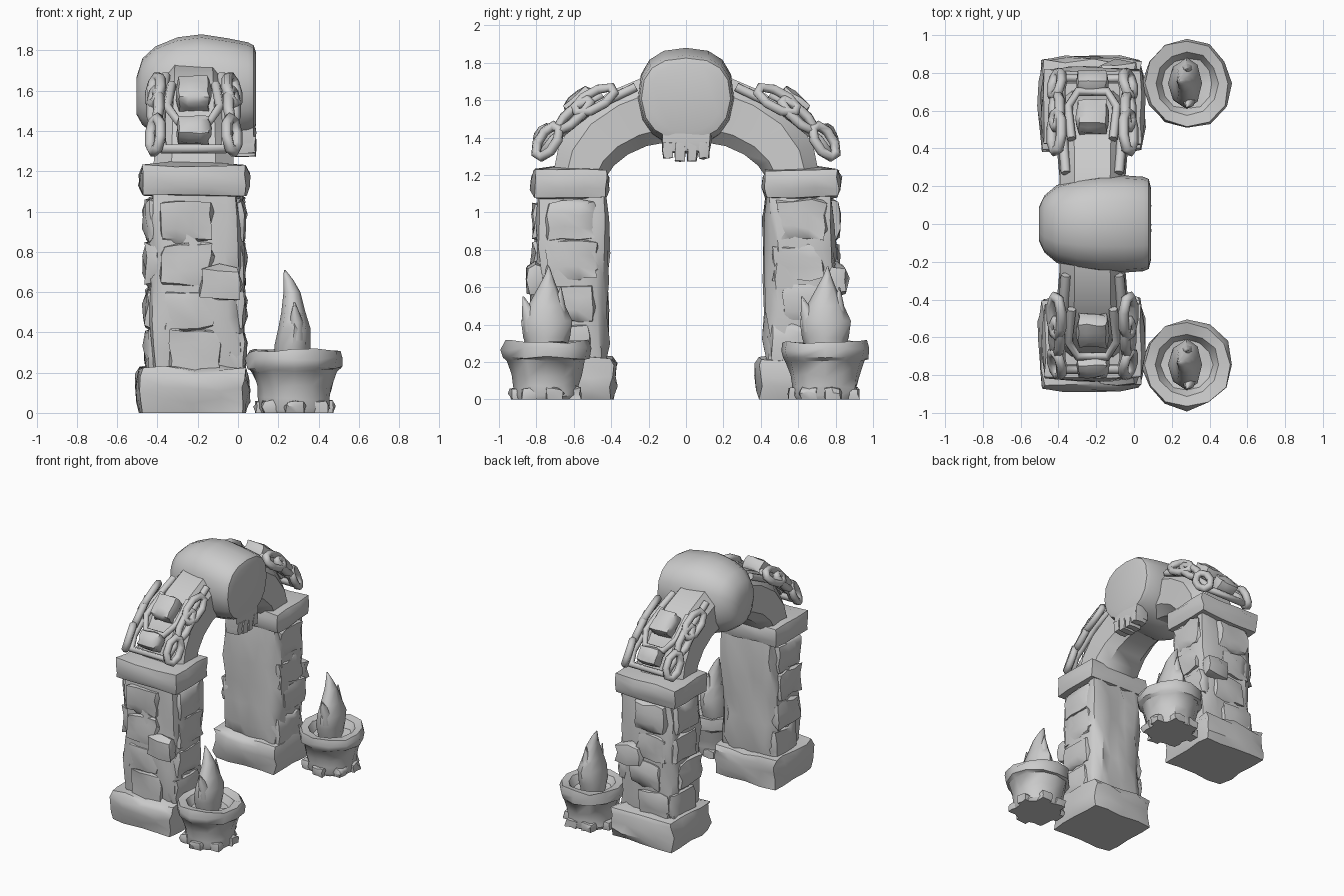
import bpy, bmesh, math, random
from mathutils import Vector, Matrix

if "Cube" in bpy.data.objects:
    bpy.data.objects.remove(bpy.data.objects["Cube"])

random.seed(7)
AX = -0.22          # arch centre line in x


def finish(name, bm, angle=40):
    bmesh.ops.recalc_face_normals(bm, faces=bm.faces)
    me = bpy.data.meshes.new(name)
    bm.to_mesh(me)
    bm.free()
    ob = bpy.data.objects.new(name, me)
    bpy.context.collection.objects.link(ob)
    bpy.ops.object.select_all(action='DESELECT')
    ob.select_set(True)
    bpy.context.view_layer.objects.active = ob
    bpy.ops.object.shade_smooth_by_angle(angle=math.radians(angle))
    return ob


def rough_block(name, lo, hi, cuts=2, jitter=0.015, corner=0.02, rot=0.0):
    """Hand-hewn stone: subdivided box with softened edges and jitter."""
    lo, hi = Vector(lo), Vector(hi)
    c, size = (lo + hi) / 2, hi - lo
    bm = bmesh.new()
    bmesh.ops.create_cube(bm, size=1)
    if cuts:
        bmesh.ops.subdivide_edges(bm, edges=bm.edges[:], cuts=cuts, use_grid_fill=True)
    turn = Matrix.Rotation(rot, 3, 'X')
    for v in bm.verts:
        edge = [abs(k) > 0.49 for k in v.co]
        p = Vector([v.co[i] * size[i] for i in range(3)])
        for i in range(3):
            if sum(edge) >= 2 and edge[i]:
                p[i] -= math.copysign(corner, p[i])
            p[i] += random.uniform(-jitter, jitter)
        p = turn @ p + c
        p.z = max(p.z, 0)
        if lo.z == 0 and v.co.z < -0.49:
            p.z = 0
        v.co = p
    return finish(name, bm)


def loft(name, rings, angle=40):
    """Skin a list of equal-length point rings and cap both ends."""
    bm = bmesh.new()
    vs = [[bm.verts.new(p) for p in r] for r in rings]
    n = len(vs[0])
    for a, b in zip(vs, vs[1:]):
        for i in range(n):
            j = (i + 1) % n
            bm.faces.new((a[i], a[j], b[j], b[i]))
    bm.faces.new(vs[0])
    bm.faces.new(vs[-1])
    return finish(name, bm, angle)


def tube(name, pts, r, closed=False):
    cu = bpy.data.curves.new(name, 'CURVE')
    cu.dimensions = '3D'
    cu.bevel_depth, cu.bevel_resolution, cu.use_fill_caps = r, 1, True
    sp = cu.splines.new('POLY')
    sp.points.add(len(pts) - 1)
    for q, p in zip(sp.points, pts):
        q.co = (*p, 1)
    sp.use_cyclic_u = closed
    ob = bpy.data.objects.new(name, cu)
    bpy.context.collection.objects.link(ob)


def ybox(s, x0, x1, y0, y1, z0, z1):
    a, b = sorted((s * y0, s * y1))
    return (x0, a, z0), (x1, b, z1)


def pillar(s):
    rough_block("pillar_base", *ybox(s, -0.5, 0.05, 0.375, 0.88, 0, 0.24), 3, 0.014, 0.02)
    rough_block("pillar_shaft", *ybox(s, -0.435, 0.02, 0.42, 0.8, 0.15, 1.12), 5, 0.016, 0.02)
    rough_block("pillar_cap", *ybox(s, -0.49, 0.055, 0.408, 0.83, 1.065, 1.245), 2, 0.008, 0.018)
    # facing stones on the outer, front and back sides
    for k in range(4):
        z = 0.2 + k * 0.215
        h = random.uniform(0.19, 0.225)
        o = random.uniform(0, 0.08)
        rough_block("side_stone", *ybox(s, -0.06, 0.038, 0.44 + o, 0.72 + o, z, z + h), 2, 0.013, 0.012)
        rough_block("side_stone", *ybox(s, -0.465, -0.36, 0.52 - o, 0.8 - o, z, z + h), 2, 0.013, 0.012)
        rough_block("outer_stone", *ybox(s, -0.42 + o, -0.16 + o, 0.7, 0.825, z, z + h), 2, 0.013, 0.012)
    rough_block("jutting_stone", *ybox(s, -0.2, 0.02, 0.74, 0.865, 0.55, 0.73), 1, 0.012)


def brazier(s):
    cx, cy, n = 0.28, s * 0.745, 12
    prof = [(0.165, 0), (0.175, 0.02), (0.175, 0.07), (0.185, 0.13), (0.21, 0.21), (0.23, 0.225),
            (0.237, 0.27), (0.225, 0.31), (0.165, 0.305), (0.135, 0.25), (0.05, 0.24)]
    lobe = [random.uniform(-0.02, 0.035) for _ in range(n)]
    rings = []
    for r, z in prof:
        ring = []
        for i in range(n):
            a = math.tau * i / n
            k = r * (1 + lobe[i] + random.uniform(-0.035, 0.035))
            ring.append((cx + k * math.cos(a), cy + k * math.sin(a),
                         max(0, z + (random.uniform(-0.012, 0.01) if z else 0))))
        rings.append(ring)
    loft("brazier_bowl", rings)
    # foot stones
    for i in range(7):
        a = math.tau * (i + 0.3) / 7
        x, y = cx + 0.148 * math.cos(a), cy + 0.148 * math.sin(a)
        rough_block("brazier_foot", (x - .055, y - .055, 0), (x + .055, y + .055, 0.07), 1, 0.008, 0.012)

    # flame: a main leaf and two side tongues
    def leaf(dat):
        loft("flame", [[(x + rx * math.cos(math.tau * i / 8),
                         cy + dy + ry * math.sin(math.tau * i / 8), z) for i in range(8)]
                       for z, x, dy, rx, ry in dat], 60)
    leaf([(0.23, 0.27, 0, 0.08, 0.09), (0.33, 0.27, 0, 0.09, 0.125), (0.42, 0.28, 0, 0.08, 0.137),
          (0.5, 0.275, 0, 0.06, 0.1), (0.6, 0.268, 0.005, 0.042, 0.05), (0.66, 0.25, 0.01, 0.025, 0.022),
          (0.71, 0.232, 0.012, 0.004, 0.004)])
    leaf([(0.36, 0.29, -0.07, 0.04, 0.05), (0.45, 0.29, -0.09, 0.035, 0.042), (0.55, 0.28, -0.125, 0.004, 0.004)])
    leaf([(0.36, 0.27, 0.07, 0.04, 0.05), (0.48, 0.28, 0.07, 0.035, 0.035), (0.6, 0.28, 0.075, 0.004, 0.004)])


# arch: chamfered section swept through inner/outer stations
half = [(0.71, 1.21, 0.42, 1.2, 0.2), (0.68, 1.36, 0.385, 1.25, 0.195), (0.575, 1.525, 0.31, 1.31, 0.185),
        (0.41, 1.645, 0.21, 1.355, 0.175), (0.2, 1.735, 0.1, 1.375, 0.17)]
stations = [(-a, b, -c, d, w) for a, b, c, d, w in half] + half[::-1]
arch = []
for yo, zo, yi, zi, w in stations:
    ring = []
    for u, t in ((-0.6, 0), (0.6, 0), (1, 0.2), (1, 0.75), (0.55, 1), (-0.55, 1), (-1, 0.75), (-1, 0.2)):
        ring.append((AX + u * w, yi + (yo - yi) * t, zi + (zo - zi) * t))
    arch.append(ring)
loft("arch", arch)

# skull: flattened face towards +x, rounded cranium behind (x, half width, bottom, top)
rings = []
for x, w, z0, z1 in ((-0.503, 0.09, 1.48, 1.67), (-0.475, 0.15, 1.43, 1.76), (-0.41, 0.205, 1.38, 1.82),
                     (-0.3, 0.24, 1.34, 1.865), (-0.18, 0.257, 1.35, 1.88), (-0.05, 0.257, 1.36, 1.86),
                     (0.05, 0.25, 1.38, 1.84), (0.078, 0.238, 1.39, 1.825), (0.09, 0.19, 1.43, 1.79)):
    ring = []
    for i in range(16):
        a = math.tau * i / 16
        c, s = math.cos(a), math.sin(a)
        y = w * math.copysign(abs(c) ** 0.8, c) * (1 if s > 0 else 1 + 0.1 * s)
        ring.append((x, y, (z0 + z1) / 2 + (z1 - z0) / 2 * math.copysign(abs(s) ** 0.8, s)))
    rings.append(ring)
loft("skull", rings)
# upper jaw and teeth
rough_block("skull_jaw", (-0.03, -0.135, 1.315), (0.09, 0.135, 1.46), 1, 0.005, 0.01)
for i in range(4):
    y = -0.096 + i * 0.064
    d = 1.268 if i in (1, 2) else 1.285
    rough_block("tooth", (-0.02, y - 0.031, d), (0.092, y + 0.031, 1.38), 1, 0.004, 0.006)


def chain(s):
    # solid links riding on the crown of the arch
    for y, z, t, ang in ((0.745, 1.405, 0.13, 0.95), (0.565, 1.585, 0.18, 0.7)):
        rough_block("crown_link", (AX - 0.085, s * y - t / 2, z - 0.06),
                    (AX + 0.085, s * y + t / 2, z + 0.06), 2, 0.006, 0.012, -s * ang)
    # long loops draped over the edge
    tube("draped_loop", [(AX + u, s * y, z) for u, y, z in
                         ((-0.14, 0.27, 1.67), (-0.16, 0.5, 1.56), (-0.17, 0.71, 1.39), (-0.15, 0.77, 1.31),
                          (0.15, 0.77, 1.31), (0.17, 0.71, 1.39), (0.16, 0.5, 1.56), (0.14, 0.27, 1.67))], 0.027)
    tube("crown_loop", [(AX + u, s * y, z) for u, y, z in
                        ((-0.11, 0.45, 1.63), (-0.13, 0.62, 1.52), (-0.08, 0.7, 1.45),
                         (0.08, 0.7, 1.45), (0.13, 0.62, 1.52), (0.11, 0.45, 1.63))], 0.024)
    # oval links on both flanks
    for side in (-1, 1):
        for y, z, ang, ln, wd in ((0.74, 1.38, 1.0, 0.095, 0.045), (0.6, 1.52, 0.75, 0.12, 0.03),
                                  (0.49, 1.6, 0.5, 0.12, 0.045)):
            pts = []
            for i in range(8):
                a = math.tau * (i + 0.5) / 8
                u, v = ln * math.cos(a), wd * math.sin(a)
                pts.append((AX + side * (0.19 - 0.6 * v),
                            s * (y + u * math.cos(ang) + v * math.sin(ang)),
                            z - u * math.sin(ang) + v * math.cos(ang)))
            tube("flank_link", pts, 0.028, True)


for s in (-1, 1):
    pillar(s)
    brazier(s)
    chain(s)
